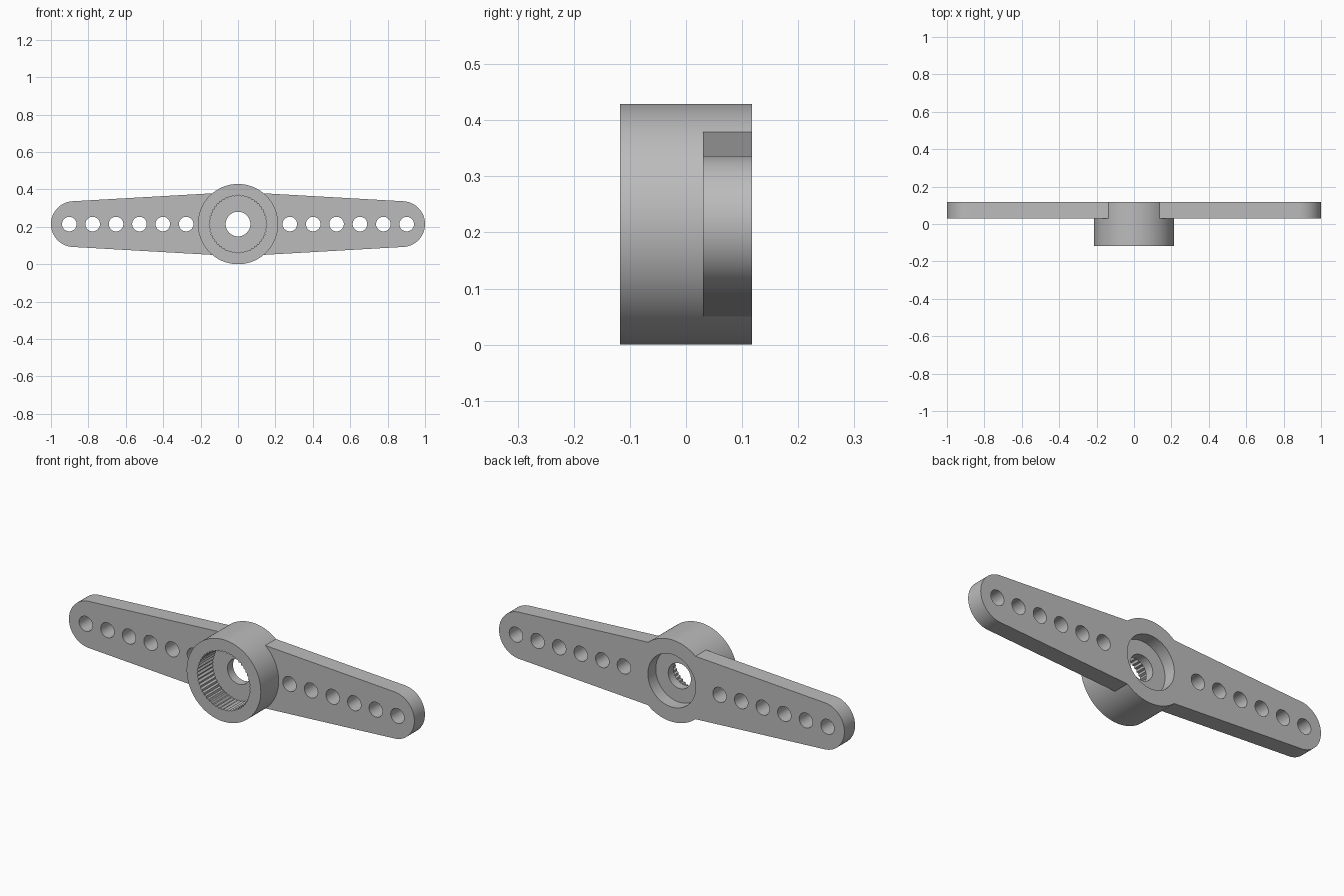
import bpy
import bmesh
from math import sin, cos, pi

if "Cube" in bpy.data.objects:
    bpy.data.objects.remove(bpy.data.objects["Cube"], do_unlink=True)

HUB_R = 0.2145
CZ = HUB_R            # height of the hub axis
FRONT, BACK = -0.118, 0.118
ARM_FRONT = 0.03
TIP_R = 0.1225

grey = bpy.data.materials.new("plain grey")
grey.use_nodes = True
grey.diffuse_color = (0.5, 0.5, 0.5, 1)
grey.node_tree.nodes["Principled BSDF"].inputs["Base Color"].default_value = (0.5, 0.5, 0.5, 1)


def extrude_outline(name, outline, y0, y1):
    """Solid made by extruding an (x, z) outline from y0 to y1."""
    bm = bmesh.new()
    base = bm.faces.new([bm.verts.new((x, y0, z)) for x, z in outline])
    extra = bmesh.ops.extrude_face_region(bm, geom=[base])["geom"]
    moved = [v for v in extra if isinstance(v, bmesh.types.BMVert)]
    bmesh.ops.translate(bm, verts=moved, vec=(0, y1 - y0, 0))
    bmesh.ops.recalc_face_normals(bm, faces=bm.faces)
    mesh = bpy.data.meshes.new(name)
    bm.to_mesh(mesh)
    bm.free()
    mesh.materials.append(grey)
    obj = bpy.data.objects.new(name, mesh)
    bpy.context.scene.collection.objects.link(obj)
    return obj


def circle(x, r, n, r_alt=None):
    """Circle about (x, CZ); every second point uses r_alt for teeth."""
    radii = (r, r_alt or r)
    return [(x + radii[i % 2] * cos(2 * pi * i / n),
             CZ + radii[i % 2] * sin(2 * pi * i / n)) for i in range(n)]


def combine(target, tool, operation):
    tool.hide_render = True
    mod = target.modifiers.new(operation.lower(), "BOOLEAN")
    mod.operation = operation
    mod.solver = "EXACT"
    mod.object = tool
    bpy.context.view_layer.objects.active = target
    bpy.ops.object.modifier_apply(modifier=mod.name)
    bpy.data.objects.remove(tool, do_unlink=True)


# Tapered double arm with rounded tips
steps = 32
tip = [(1 - TIP_R + TIP_R * sin(pi * i / steps), TIP_R * cos(pi * i / steps))
       for i in range(steps + 1)]
half = [(0.13, 0.165)] + tip + [(0.13, -0.165)]
outline = half + [(-x, -z) for x, z in half]
horn = extrude_outline("servo_horn", [(x, CZ + z) for x, z in outline], ARM_FRONT, BACK)

# Round hub
combine(horn, extrude_outline("hub", circle(0, HUB_R, 96), FRONT, BACK), "UNION")

# Toothed front socket, shaft hole and rear screw recess
combine(horn, extrude_outline("socket_cutter", circle(0, 0.155, 100, 0.148), FRONT - 0.1, 0.007), "DIFFERENCE")
combine(horn, extrude_outline("recess_cutter", circle(0, 0.138, 72), 0.053, BACK + 0.1), "DIFFERENCE")
combine(horn, extrude_outline("shaft_cutter", circle(0, 0.066, 48), -0.05, 0.1), "DIFFERENCE")

# Six linkage holes on each arm
for side in (-1, 1):
    for i in range(6):
        x = side * (0.277 + 0.125 * i)
        combine(horn, extrude_outline("hole_cutter", circle(x, 0.039, 32), 0, BACK + 0.1), "DIFFERENCE")

# Smooth curved walls, keep hard edges
bpy.ops.object.select_all(action="DESELECT")
horn.select_set(True)
bpy.context.view_layer.objects.active = horn
bpy.ops.object.shade_smooth_by_angle(angle=pi / 7)
